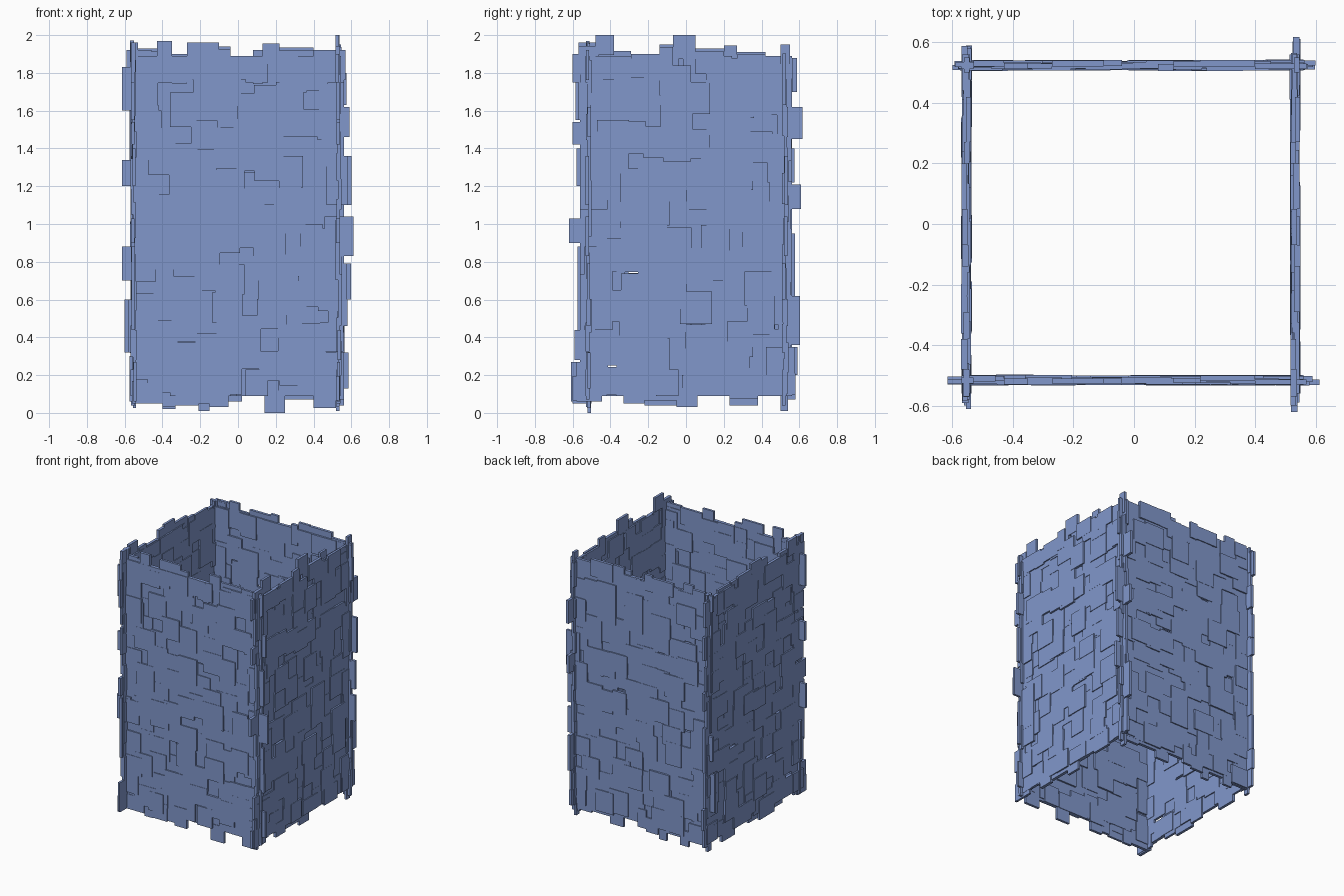
import bpy, bmesh, random
from mathutils import Vector

if "Cube" in bpy.data.objects:
    bpy.data.objects.remove(bpy.data.objects["Cube"])

random.seed(7)

# Ragged outlines: (start, end, reach) along each wall edge
FRONT = dict(
    top=[(-.57, -.53, 1.96), (-.53, -.43, 1.93), (-.43, -.35, 1.97), (-.35, -.27, 1.9),
         (-.27, -.1, 1.96), (-.1, -.04, 1.94), (-.04, .08, 1.89), (.08, .13, 1.92),
         (.13, .22, 1.955), (.22, .4, 1.935), (.4, .57, 1.92)],
    bottom=[(-.56, -.4, .05), (-.4, -.33, .02), (-.33, -.21, .04), (-.21, -.15, .01),
            (-.15, -.05, .03), (-.05, .02, .06), (.14, .25, .0), (.25, .4, .07),
            (.4, .52, .025), (.5, .56, .04)],
    low=[(.06, .3, -.575), (.32, .6, -.6), (.7, .88, -.615), (.9, 1.18, -.57),
         (1.2, 1.34, -.615), (1.34, 1.6, -.575), (1.6, 1.83, -.615), (1.8, 1.92, -.59)],
    high=[(.13, .32, .585), (.32, .47, .565), (.46, .6, .58), (.6, .79, .597),
          (.83, 1.04, .612), (1.1, 1.36, .6), (1.46, 1.62, .59), (1.63, 1.8, .575)])
SIDE = dict(
    top=[(-.57, -.48, 1.96), (-.48, -.38, 2.0), (-.38, -.29, 1.915), (-.29, -.14, 1.9),
         (-.14, -.07, 1.95), (-.07, .05, 2.0), (.05, .2, 1.93), (.2, .27, 1.945),
         (.27, .42, 1.91), (.5, .55, 1.95)],
    bottom=[(-.6, -.5, .05), (-.33, -.22, .05), (-.22, -.05, .04), (-.05, .06, .03),
            (.23, .38, .04), (.5, .54, .01), (.54, .58, .07)],
    low=[(.06, .27, -.61), (.28, .44, -.59), (.44, .88, -.575), (.9, 1.03, -.62),
         (1.2, 1.4, -.58), (1.42, 1.54, -.6), (1.55, 1.75, -.585), (1.75, 1.9, -.6)],
    high=[(.2, .35, .59), (.36, .62, .603), (.62, .95, .577), (1.08, 1.21, .61),
          (1.22, 1.4, .575), (1.45, 1.62, .617), (1.7, 1.88, .587)])


def plates(edges, turn):
    """Rectangles (u0, u1, z0, z1) covering one wall."""
    out = []
    # Staggered field of overlapping shingles
    cols, rows = 10, 14
    dw, dh = 1.11 / cols, 1.79 / rows
    for i in range(cols):
        shift = random.uniform(-.04, .04)
        for j in range(rows):
            u, z = -.555 + i * dw, .095 + j * dh
            s = shift + random.uniform(-.02, .02)
            g = [random.uniform(0, .035) for _ in range(4)]
            out.append((max(u - g[0], -.56), min(u + dw + g[1], .56),
                        max(z - g[2] + s, .09), min(z + dh + g[3] + s, 1.89)))
    for u in (-.5, -.3, -.1, .1, .3, .5):
        for z in (.16, 1.82):
            out.append((u - .06, u + .06, z - .07, z + .07))
    # Shingles poking past the edges, shared out between the two opposite walls
    for name, items in edges.items():
        for k, (a, b, r) in enumerate(items):
            depth = random.uniform(.1, .16)
            inward = -1 if name in ("top", "high") else 1
            if (k + turn) % 2:
                r += inward * random.uniform(.01, .04)
            lo, hi = sorted((r, r + inward * depth))
            out.append((a, b, lo, hi) if name in ("top", "bottom") else (lo, hi, a, b))
    return out


def wall(name, edges, centre, along_x, turn):
    bm = bmesh.new()
    for u0, u1, z0, z1 in plates(edges, turn):
        d = centre + random.uniform(-.008, .008)
        t = random.uniform(.016, .022)
        u, w = (u0 + u1) / 2, u1 - u0
        loc = Vector((u, d, 0) if along_x else (d, u, 0)) + Vector((0, 0, (z0 + z1) / 2))
        size = Vector((w, t, z1 - z0) if along_x else (t, w, z1 - z0))
        cube = bmesh.ops.create_cube(bm, size=1)
        for v in cube["verts"]:
            v.co = Vector(a * b for a, b in zip(v.co, size)) + loc
    mesh = bpy.data.meshes.new(name)
    bm.to_mesh(mesh)
    bm.free()
    obj = bpy.data.objects.new(name, mesh)
    bpy.context.collection.objects.link(obj)
    mat = bpy.data.materials.get("slate_blue") or bpy.data.materials.new("slate_blue")
    mat.diffuse_color = (.22, .31, .6, 1)
    mat.use_nodes = True
    mat.node_tree.nodes["Principled BSDF"].inputs["Base Color"].default_value = mat.diffuse_color
    mesh.materials.append(mat)


# Four open-ended shingle walls
wall("front_wall", FRONT, -.516, True, 0)
wall("back_wall", FRONT, .524, True, 1)
wall("left_wall", SIDE, -.553, False, 0)
wall("right_wall", SIDE, .532, False, 1)
